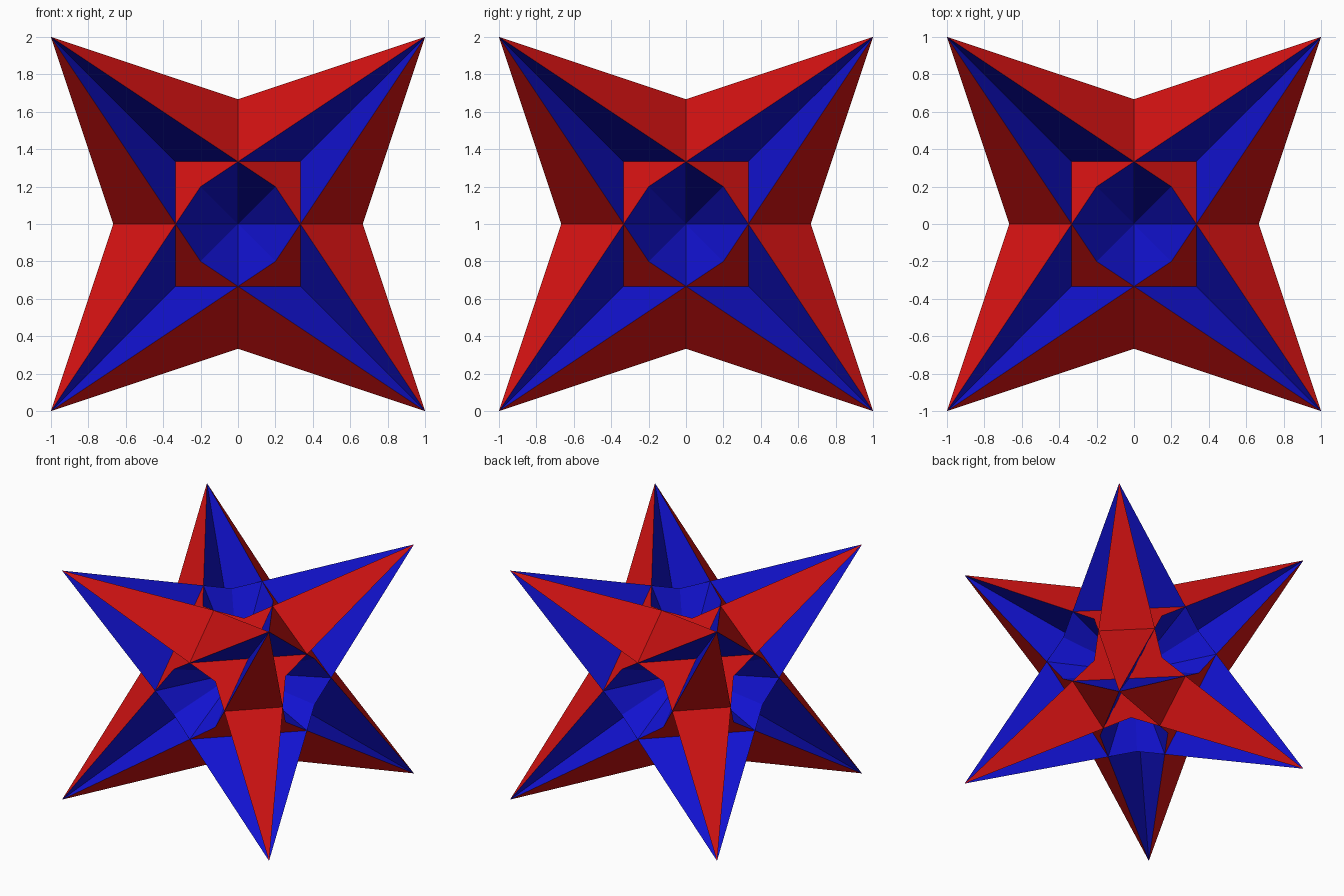
import bpy, bmesh
from itertools import product
from mathutils import Vector

cube = bpy.data.objects.get("Cube")
if cube:
    bpy.data.objects.remove(cube, do_unlink=True)


def make_material(name, rgb):
    mat = bpy.data.materials.new(name)
    mat.use_nodes = True
    mat.diffuse_color = (*rgb, 1)
    mat.node_tree.nodes["Principled BSDF"].inputs["Base Color"].default_value = (*rgb, 1)
    return mat


RED, BLUE = 0, 1
materials = [make_material("red", (0.65, 0.006, 0.006)),
             make_material("blue", (0.006, 0.006, 0.65))]

# Key points of one octant, as directions from the centre
O = (0, 0, 0)               # centre, bottom of every pit
T = (1, 1, 1)               # spike tip
C = (1/3, 1/3, 1/3)         # foot of the spike axis
P = (0, 2/3, 1/3)           # fin base corners
N = (0, 1/3, 2/3)
R = (1/3, 2/3, 0)           # corner of the next fin
Q = (0.2, 0.6, 0.2)         # notch of the pit rim

# A third of each part; turning it about the octant's diagonal completes it
FIN = [(RED, (T, P, N)), (BLUE, (P, T, C)), (BLUE, (T, N, C))]
FACET_AND_PIT = [(RED, (C, R, Q, P)), (BLUE, (P, Q, O)), (BLUE, (Q, R, O))]


def build(name, pattern, octants):
    bm = bmesh.new()
    for sx, sy, sz in octants:
        for turn in range(3):
            for colour, points in pattern:
                verts = []
                for p in points:
                    x, y, z = p[turn:] + p[:turn]
                    verts.append(bm.verts.new(Vector((x * sx, y * sy, z * sz))))
                if sx * sy * sz < 0:        # mirrored octants wind the other way
                    verts = verts[:1] + verts[:0:-1]
                bm.faces.new(verts).material_index = colour
    bmesh.ops.remove_doubles(bm, verts=bm.verts, dist=1e-4)
    mesh = bpy.data.meshes.new(name)
    for mat in materials:
        mesh.materials.append(mat)
    bm.to_mesh(mesh)
    bm.free()
    obj = bpy.data.objects.new(name, mesh)
    obj.location.z = 1
    bpy.context.collection.objects.link(obj)


octants = list(product((-1, 1), repeat=3))

# Core: red facets around six blue pits
build("core", FACET_AND_PIT, octants)

# Eight three-finned spikes
for sx, sy, sz in octants:
    name = "_".join(("spike", "top" if sz > 0 else "bottom",
                     "back" if sy > 0 else "front", "left" if sx > 0 else "right"))
    build(name, FIN, [(sx, sy, sz)])
